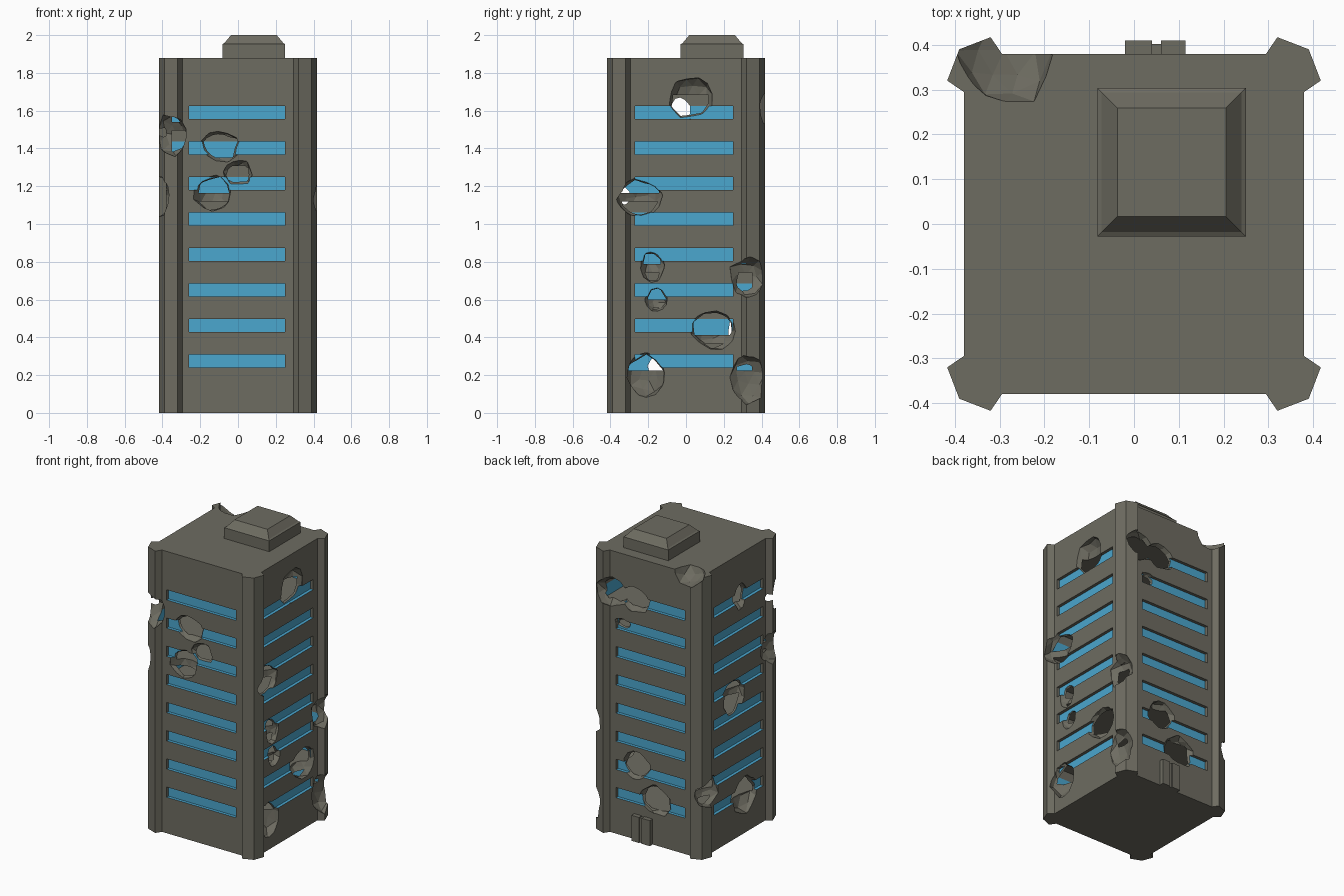
import bpy, bmesh, math, random
from mathutils import Vector, Matrix

if "Cube" in bpy.data.objects:
    bpy.data.objects.remove(bpy.data.objects["Cube"])

random.seed(7)
H = 1.88                                   # roof height
FLOORS = [0.24 + 0.188 * i for i in range(8)]   # window sill heights
WIN_H = 0.068


def material(name, rgb):
    m = bpy.data.materials.new(name)
    m.diffuse_color = (*rgb, 1)
    m.use_nodes = True
    m.node_tree.nodes["Principled BSDF"].inputs["Base Color"].default_value = m.diffuse_color
    return m


concrete = material("grey_concrete", (0.155, 0.150, 0.120))
glass = material("blue_glass", (0.070, 0.385, 0.620))


def make(name, bm):
    me = bpy.data.meshes.new(name)
    bm.to_mesh(me)
    bm.free()
    me.materials.append(concrete)
    me.materials.append(glass)
    ob = bpy.data.objects.new(name, me)
    bpy.context.collection.objects.link(ob)
    return ob


def box(bm, lo, hi):
    lo, hi = Vector(lo), Vector(hi)
    mat = Matrix.Translation((lo + hi) / 2) @ Matrix.Diagonal((*(hi - lo), 1))
    verts = bmesh.ops.create_cube(bm, size=1, matrix=mat)["verts"]
    return list({f for v in verts for f in v.link_faces})


def loft(bm, rings):
    """Closed solid through a list of equal-length rings."""
    rows = [[bm.verts.new(p) for p in r] for r in rings]
    n = len(rows[0])
    for a, b in zip(rows, rows[1:]):
        for i in range(n):
            j = (i + 1) % n
            bm.faces.new((a[i], a[j], b[j], b[i]))
    bm.faces.new(rows[0][::-1])
    bm.faces.new(rows[-1])
    bmesh.ops.recalc_face_normals(bm, faces=bm.faces)


# Tower body: square plan with a faceted pilaster on each corner
corner = [(0.38, 0.295), (0.417, 0.32), (0.39, 0.39), (0.32, 0.417), (0.295, 0.38)]
plan = []
for k in range(4):
    c, s = round(math.cos(k * math.pi / 2)), round(math.sin(k * math.pi / 2))
    plan += [(c * x - s * y, s * x + c * y) for x, y in corner]
bm = bmesh.new()
loft(bm, [[(x, y, z) for x, y in plan] for z in (0, H)])
tower = make("tower_body", bm)

# Window strips: shallow recesses on all four sides, blue back and sill
bm = bmesh.new()
for z in FLOORS:
    for d in (-1, 1):
        for axis in (0, 1):
            a, b = sorted((d * 0.36, d * 0.45))
            if axis == 0:
                fs = box(bm, (a, -0.27, z), (b, 0.25, z + WIN_H))
            else:
                fs = box(bm, (-0.26, a, z), (0.25, b, z + WIN_H))
            for f in fs:
                f.normal_update()
                if f.normal.z < -0.5 or f.normal[axis] * d < -0.5:
                    f.material_index = 1
windows = make("window_cutter", bm)

# Hollow rooms behind the walls, blue up to window head height
bm = bmesh.new()
for z in FLOORS:
    rings = [[(x, y, h) for x, y in ((-.35, -.35), (.35, -.35), (.35, .35), (-.35, .35))]
             for h in (z - 0.015, z + WIN_H, z + 0.128)]
    loft(bm, rings)
for f in bm.faces:
    h = f.calc_center_median().z
    if any(s - 0.01 < h < s + WIN_H for s in FLOORS):
        f.material_index = 1
rooms = make("room_cutter", bm)

# Blast craters: jagged rough spheres (centre, radii)
craters = [
    # front
    ((-0.13, -0.39, 1.16), (0.10, 0.09, 0.10)),
    ((0.00, -0.39, 1.27), (0.075, 0.07, 0.075)),
    ((-0.09, -0.39, 1.41), (0.11, 0.07, 0.085)),
    # front left corner
    ((-0.36, -0.39, 1.47), (0.095, 0.10, 0.11)),
    ((-0.43, -0.33, 1.14), (0.085, 0.11, 0.115)),
    # right side
    ((0.39, 0.025, 1.67), (0.09, 0.115, 0.115)),
    ((0.39, -0.245, 1.14), (0.09, 0.115, 0.105)),
    ((0.39, -0.18, 0.78), (0.07, 0.065, 0.09)),
    ((0.39, -0.155, 0.60), (0.07, 0.065, 0.07)),
    ((0.39, 0.145, 0.445), (0.09, 0.13, 0.105)),
    ((0.39, -0.215, 0.20), (0.10, 0.10, 0.12)),
    # back right corner
    ((0.41, 0.33, 0.72), (0.085, 0.105, 0.11)),
    ((0.41, 0.33, 0.18), (0.085, 0.105, 0.13)),
    # back
    ((0.28, 0.40, 1.61), (0.11, 0.09, 0.10)),
    ((0.11, 0.39, 1.60), (0.11, 0.08, 0.085)),
    ((0.20, 0.385, 1.41), (0.06, 0.05, 0.035)),
    ((0.10, 0.39, 0.50), (0.10, 0.09, 0.10)),
    ((-0.04, 0.39, 0.30), (0.11, 0.08, 0.10)),
    # roof edge
    ((-0.28, 0.38, 1.89), (0.11, 0.115, 0.10)),
    # left side
    ((-0.39, 0.31, 0.42), (0.09, 0.11, 0.10)),
    ((-0.39, -0.08, 0.25), (0.09, 0.13, 0.13)),
    ((-0.39, 0.03, 0.94), (0.08, 0.11, 0.13)),
    ((-0.39, -0.03, 1.60), (0.08, 0.065, 0.09)),
]
crater_cutters = []
for centre, radii in craters:
    bm = bmesh.new()
    bmesh.ops.create_icosphere(bm, subdivisions=2, radius=1)
    turn = Matrix.Rotation(random.uniform(0, 6), 3, Vector((1, 2, 3)).normalized())
    for v in bm.verts:
        p = turn @ v.co * random.uniform(0.88, 1.12)
        v.co = Vector(centre) + Vector([p[i] * radii[i] for i in range(3)])
    crater_cutters.append(make("crater_cutter", bm))

# Carve everything out of the tower
cutters = [windows, rooms] + crater_cutters
for ob in cutters:
    ob.hide_render = True
    mod = tower.modifiers.new("carve", "BOOLEAN")
    mod.operation = "DIFFERENCE"
    mod.solver = "EXACT"
    mod.object = ob
dg = bpy.context.evaluated_depsgraph_get()
carved = bpy.data.meshes.new_from_object(tower.evaluated_get(dg))
tower.modifiers.clear()
tower.data = carved
for ob in cutters:
    bpy.data.objects.remove(ob)


# Roof housing with sloped top
def square(cx, cy, r, z):
    return [(cx + sx * r, cy + sy * r, z) for sx, sy in ((-1, -1), (1, -1), (1, 1), (-1, 1))]


bm = bmesh.new()
loft(bm, [square(0.084, 0.138, r, z) for r, z in
          ((0.166, H - 0.002), (0.166, 1.952), (0.156, 1.958), (0.121, 2.0))])
make("roof_housing", bm)

# Double door at the back
bm = bmesh.new()
box(bm, (-0.02, 0.375, 0), (0.04, 0.41, 0.17))
box(bm, (0.06, 0.375, 0), (0.115, 0.41, 0.17))
box(bm, (0.04, 0.375, 0), (0.06, 0.402, 0.165))
make("back_door", bm)
